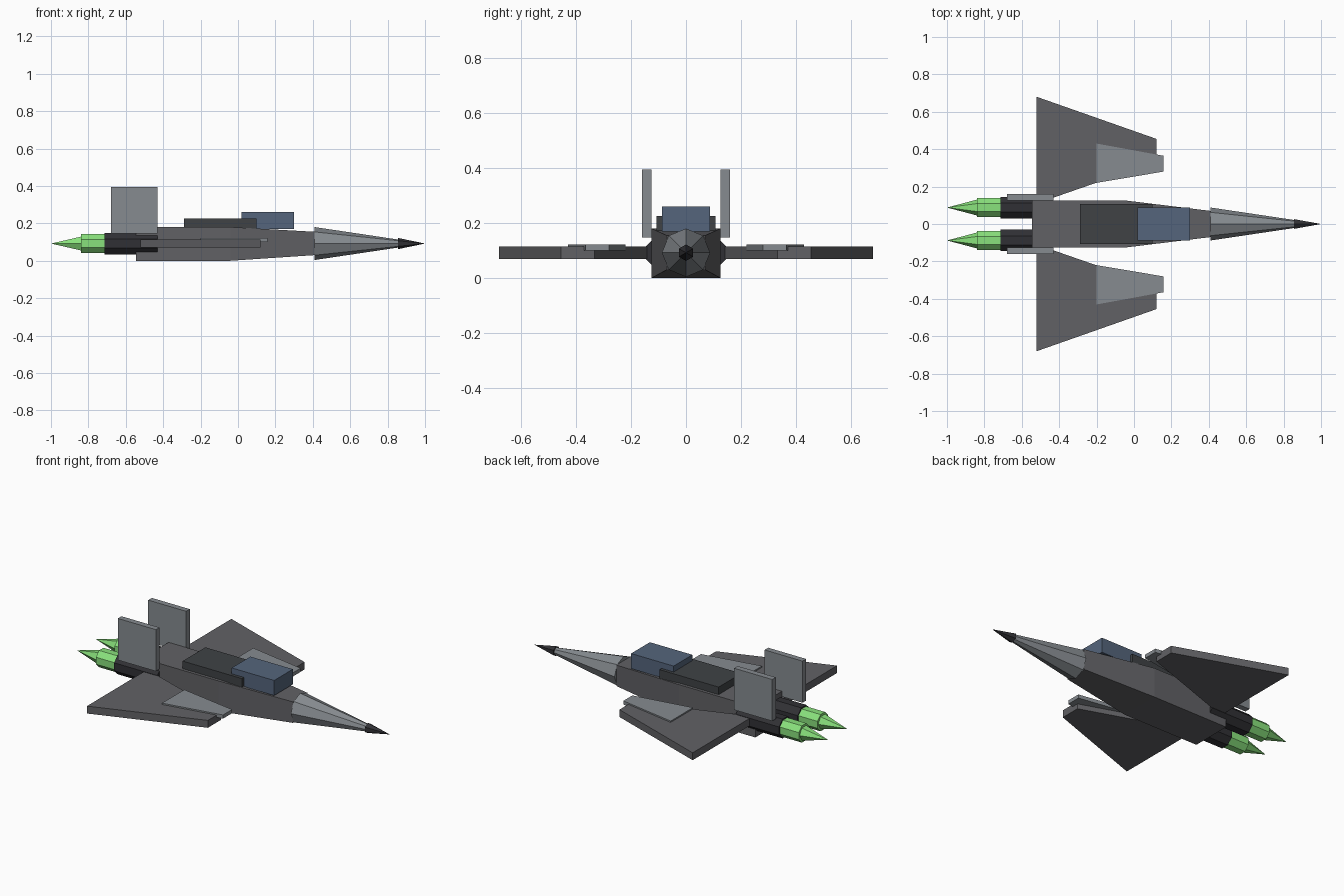
import bpy, math

if "Cube" in bpy.data.objects:
    bpy.data.objects.remove(bpy.data.objects["Cube"])


def material(name, rgb):
    m = bpy.data.materials.new(name)
    m.diffuse_color = (*rgb, 1)
    m.use_nodes = True
    m.node_tree.nodes["Principled BSDF"].inputs["Base Color"].default_value = m.diffuse_color
    return m


HULL = material("hull_grey", (0.12, 0.12, 0.13))
LIGHT = material("light_grey", (0.24, 0.26, 0.28))
DARK = material("dark_grey", (0.05, 0.055, 0.06))
BLACK = material("engine_black", (0.03, 0.03, 0.035))
BLUE = material("canopy_blue", (0.09, 0.13, 0.2))
GREEN = material("flame_green", (0.25, 0.75, 0.2))


def mesh(name, verts, faces, mat):
    me = bpy.data.meshes.new(name)
    me.from_pydata(verts, [], faces)
    me.materials.append(mat)
    ob = bpy.data.objects.new(name, me)
    bpy.context.collection.objects.link(ob)
    return ob


def loft(name, sections, mat):
    """Join rectangles (x, y0, y1, z0, z1) along x into a closed hull."""
    verts, faces = [], []
    for x, y0, y1, z0, z1 in sections:
        verts += [(x, y0, z0), (x, y1, z0), (x, y1, z1), (x, y0, z1)]
    for s in range(0, 4 * (len(sections) - 1), 4):
        for i in range(4):
            j = (i + 1) % 4
            faces.append((s + i, s + j, s + 4 + j, s + 4 + i))
    n = len(verts)
    faces += [(3, 2, 1, 0), (n - 4, n - 3, n - 2, n - 1)]
    # faces above point inwards for increasing x
    return mesh(name, verts, [f[::1] for f in faces], mat)


def cone(name, x0, x1, y, r0, r1, sides, mat, turn=0.0):
    """Faceted cylinder or cone along x, radius r0 at x0 and r1 at x1."""
    z = 0.092
    verts, faces = [], []

    def ring(x, r):
        return [(x, y + r * math.cos(turn + 2 * math.pi * i / sides),
                 z + r * math.sin(turn + 2 * math.pi * i / sides)) for i in range(sides)]

    verts = ring(x0, r0)
    faces = [tuple(reversed(range(sides)))]
    if r1:
        verts += ring(x1, r1)
        faces.append(tuple(range(sides, 2 * sides)))
    else:
        verts.append((x1, y, z))
    for i in range(sides):
        j = (i + 1) % sides
        faces.append((i, j, sides + j, sides + i) if r1 else (i, j, sides))
    # a part pointing backwards needs its faces flipped
    if x1 < x0:
        faces = [tuple(reversed(f)) for f in faces]
    return mesh(name, verts, faces, mat)


# Hull: straight rear, tapered front
loft("fuselage", [(-0.545, -0.125, 0.125, 0, 0.18),
                  (-0.04, -0.125, 0.125, 0, 0.18),
                  (0.41, -0.07, 0.07, 0.03, 0.155)], HULL)

# Nose cone and dark tip
cone("nose_cone", 0.41, 0.92, 0, 0.088, 0.012, 8, LIGHT)
cone("nose_tip", 0.855, 1.0, 0, 0.03, 0, 6, BLACK, math.pi / 6)

# Cockpit and spine
loft("canopy", [(0.02, -0.088, 0.088, 0.17, 0.26),
                (0.3, -0.088, 0.088, 0.17, 0.26)], BLUE)
loft("spine", [(-0.29, -0.107, 0.107, 0.17, 0.225),
               (0.1, -0.107, 0.107, 0.17, 0.225)], DARK)


def mirrored(s, a, b):
    return (a, b) if s > 0 else (-b, -a)


for s, side in ((1, "left"), (-1, "right")):
    # Wing and the raised panel on its leading edge
    loft(f"wing_{side}", [(-0.52, *mirrored(s, 0.11, 0.68), 0.07, 0.114),
                          (0.12, *mirrored(s, 0.332, 0.455), 0.07, 0.114)], HULL)
    loft(f"wing_panel_{side}", [(-0.2, *mirrored(s, 0.22, 0.43), 0.1, 0.122),
                                (0.157, *mirrored(s, 0.28, 0.365), 0.1, 0.122)], LIGHT)
    # Upright tail fin
    loft(f"tail_fin_{side}", [(-0.68, *mirrored(s, 0.126, 0.16), 0.147, 0.395),
                              (-0.43, *mirrored(s, 0.126, 0.16), 0.147, 0.395)], LIGHT)
    # Engine nozzle with its exhaust flame
    y = 0.088 * s
    cone(f"engine_{side}", -0.715, -0.43, y, 0.062, 0.062, 8, BLACK, math.pi / 8)
    cone(f"flame_core_{side}", -0.84, -0.7, y, 0.054, 0.054, 8, GREEN, math.pi / 8)
    cone(f"flame_tip_{side}", -0.83, -1.0, y, 0.045, 0, 6, GREEN)
